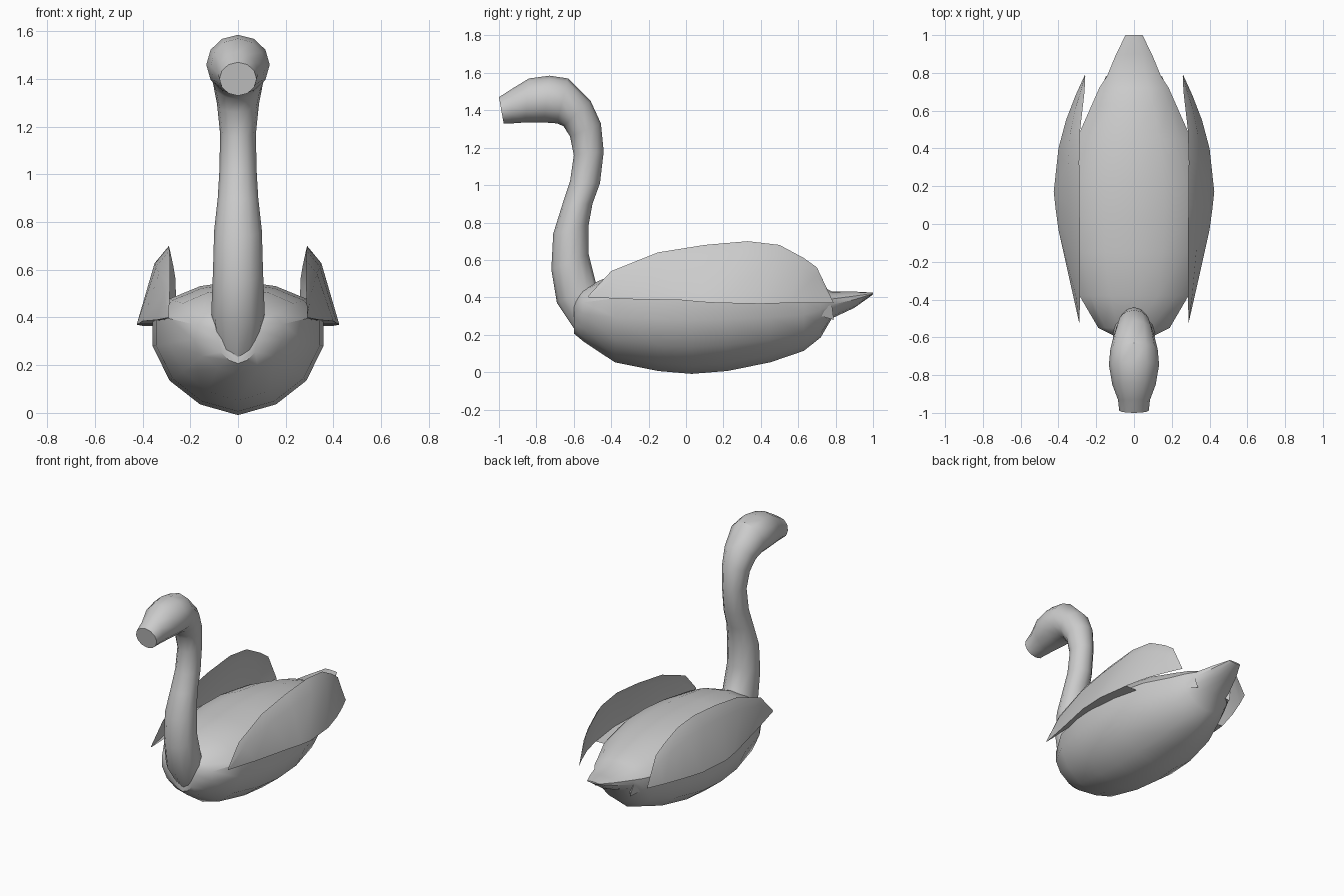
import bpy, math
from mathutils import Vector

if "Cube" in bpy.data.objects:
    bpy.data.objects.remove(bpy.data.objects["Cube"])


def make(name, verts, faces, angle=35):
    me = bpy.data.meshes.new(name)
    me.from_pydata([tuple(v) for v in verts], [], faces)
    me.validate()
    ob = bpy.data.objects.new(name, me)
    bpy.context.collection.objects.link(ob)
    bpy.ops.object.select_all(action='DESELECT')
    ob.select_set(True)
    bpy.context.view_layer.objects.active = ob
    bpy.ops.object.shade_smooth_by_angle(angle=math.radians(angle))
    return ob


def loft(name, rings):
    n = len(rings[0])
    verts = [v for r in rings for v in r]
    faces = [(i*n + j, i*n + (j+1) % n, (i+1)*n + (j+1) % n, (i+1)*n + j)
             for i in range(len(rings)-1) for j in range(n)]
    faces += [tuple(reversed(range(n))), tuple(range(len(verts)-n, len(verts)))]
    return make(name, verts, faces)


# Body and tail: y, bottom z, widest z, top z, half width
body = [(-.60, .21, .33, .41, .09), (-.55, .17, .35, .45, .19),
        (-.38, .06, .36, .52, .29), (-.15, .015, .36, .54, .345),
        (.03, 0, .36, .55, .36), (.22, .015, .36, .55, .355),
        (.45, .06, .36, .53, .305), (.63, .12, .36, .49, .225),
        (.72, .19, .37, .46, .185), (.78, .29, .38, .43, .145),
        (.90, .345, .40, .43, .095), (1.0, .415, .42, .425, .045)]
rings = []
for y, zb, zm, zt, w in body:
    ring = []
    for k in range(14):
        a = 2*math.pi*(k + .5)/14
        s = math.sin(a) / math.cos(math.pi/14) if k in (3, 10) else math.sin(a)
        c = math.cos(a)
        h = zt - zm if s > 0 else zm - zb
        ring.append((-w*c*1.02, y, zm + h*s))
    rings.append(ring)
loft("body", rings)

# Neck and head: front/under point, back/upper point (y, z), half width
neck = [(-.57, .19, -.40, .40, .09), (-.69, .37, -.48, .47, .112),
        (-.72, .55, -.52, .63, .105), (-.71, .74, -.52, .79, .10),
        (-.66, .90, -.50, .90, .085), (-.62, 1.02, -.46, 1.01, .078),
        (-.60, 1.16, -.44, 1.18, .075), (-.62, 1.26, -.455, 1.33, .088),
        (-.655, 1.315, -.51, 1.45, .105), (-.69, 1.33, -.63, 1.57, .125),
        (-.76, 1.335, -.73, 1.585, .133), (-.86, 1.335, -.84, 1.57, .115),
        (-.93, 1.33, -.93, 1.515, .085), (-.975, 1.33, -1.0, 1.47, .078)]
rings = []
for y0, z0, y1, z1, w in neck:
    ring = []
    for k in range(12):
        a = 2*math.pi*k/12
        f = (1 - math.cos(a))/2
        ring.append((w*math.sin(a), y0 + (y1-y0)*f, z0 + (z1-z0)*f))
    rings.append(ring)
loft("neck_and_head", rings)

# Wings: lower edge and upper edge points, with a bulged row between
low = [(.29, -.52, .40), (.34, -.30, .39), (.40, -.03, .385), (.415, .08, .375),
       (.425, .17, .37), (.40, .40, .365), (.36, .55, .37), (.31, .68, .37), (.26, .79, .37)]
top = [(.29, -.525, .405), (.285, -.40, .54), (.285, -.15, .64), (.288, .10, .68),
       (.29, .33, .70), (.285, .50, .68), (.27, .63, .61), (.262, .70, .56), (.258, .78, .39)]
for side, name in ((1, "wing_left"), (-1, "wing_right")):
    verts, faces = [], []
    for i, (b, t) in enumerate(zip(low, top)):
        b, t = Vector(b), Vector(t)
        bulge = .03*math.sin(math.pi*i/8)
        mid = b.lerp(t, .78) + Vector((bulge, 0, 0))
        lip = Vector((min(b.x, .31), b.y, b.z))
        for p in (lip, b, mid, t):
            verts.append((side*p.x, p.y, p.z))
    for i in range(8):
        for j in range(3):
            if j == 0 and i > 4:      # underside lip stops where the tip leaves the body
                continue
            q = (4*i+j, 4*i+4+j, 4*i+5+j, 4*i+1+j)
            faces.append(q if side > 0 else q[::-1])
    make(name, verts, faces, 40)

# Small feather tufts beside the tail
for side, name in ((1, "tail_tuft_left"), (-1, "tail_tuft_right")):
    v = [(side*.20, .65, .32), (side*.13, .79, .28), (side*.15, .78, .36), (side*.10, .74, .33)]
    make(name, v, [(0, 1, 2), (0, 3, 1), (0, 2, 3), (1, 3, 2)])
